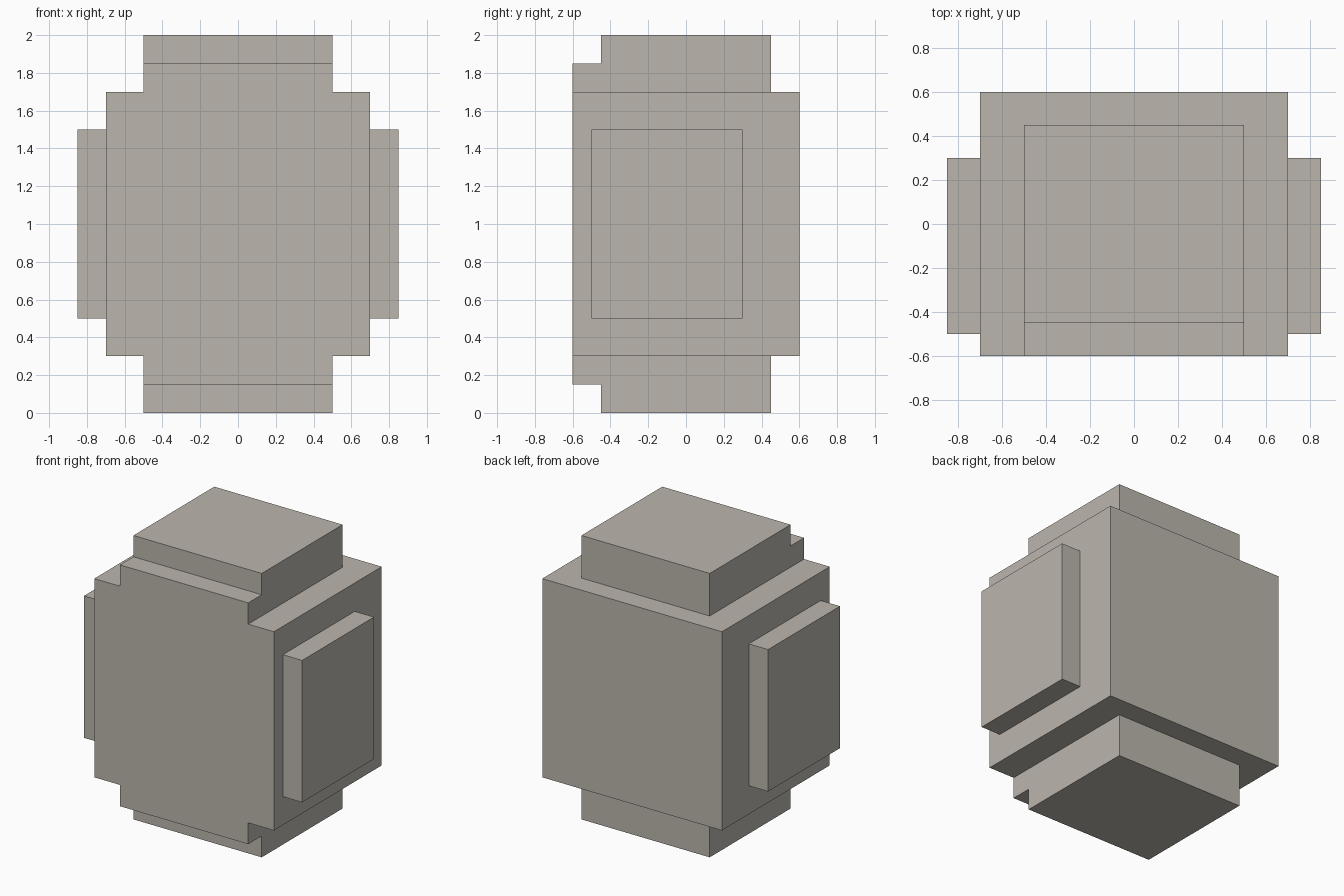
import bpy
import bmesh
from mathutils import Vector

cube = bpy.data.objects.get("Cube")
if cube:
    bpy.data.objects.remove(cube, do_unlink=True)

# Single stone-coloured material
stone = bpy.data.materials.new("warm_grey")
stone.use_nodes = True
colour = (0.50, 0.47, 0.42, 1)
stone.diffuse_color = colour
stone.node_tree.nodes["Principled BSDF"].inputs["Base Color"].default_value = colour

X, Y, Z = (Vector(v) for v in ((1, 0, 0), (0, 1, 0), (0, 0, 1)))
bm = bmesh.new()


def cut(axis, *positions):
    """Slice the whole mesh across an axis at the given positions."""
    for p in positions:
        geom = bm.verts[:] + bm.edges[:] + bm.faces[:]
        bmesh.ops.bisect_plane(bm, geom=geom, dist=1e-5,
                               plane_co=axis * p, plane_no=axis)


def raise_patch(normal, height, low, high):
    """Extrude the faces on one side whose centres lie between two corners."""
    def inside(f):
        c = f.calc_center_median()
        return f.normal.dot(normal) > 0.9 and all(
            low[i] < c[i] < high[i] for i in range(3) if abs(normal[i]) < 0.5)
    bm.normal_update()
    level = max(v.co.dot(normal) for v in bm.verts)
    faces = [f for f in bm.faces if inside(f)
             and abs(f.calc_center_median().dot(normal) - level) < 0.001]
    new = bmesh.ops.extrude_face_region(bm, geom=faces)["geom"]
    verts = [g for g in new if isinstance(g, bmesh.types.BMVert)]
    bmesh.ops.translate(bm, vec=normal * height, verts=verts)


# Main block
bmesh.ops.create_cube(bm, size=1)
bmesh.ops.scale(bm, vec=(1.4, 1.2, 1.4), verts=bm.verts)
bmesh.ops.translate(bm, vec=Z, verts=bm.verts)
cut(X, -0.5, 0.5)
cut(Y, -0.5, -0.45, 0.3, 0.45)
cut(Z, 0.5, 1.5)

# Stepped caps above and below: front lip, then the full-height block
for side in (Z, -Z):
    raise_patch(side, 0.15, (-0.5, -0.6, 0), (0.5, 0.45, 2))
    raise_patch(side, 0.15, (-0.5, -0.45, 0), (0.5, 0.45, 2))

# Raised panels on the left and right
for side in (X, -X):
    raise_patch(side, 0.15, (-1, -0.5, 0.5), (1, 0.3, 1.5))

# Clean the flat faces
bmesh.ops.remove_doubles(bm, verts=bm.verts, dist=1e-5)
bmesh.ops.recalc_face_normals(bm, faces=bm.faces)
bmesh.ops.dissolve_limit(bm, angle_limit=0.01, verts=bm.verts, edges=bm.edges)

mesh = bpy.data.meshes.new("stepped_block")
bm.to_mesh(mesh)
bm.free()
mesh.materials.append(stone)
block = bpy.data.objects.new("stepped_block", mesh)
bpy.context.collection.objects.link(block)
